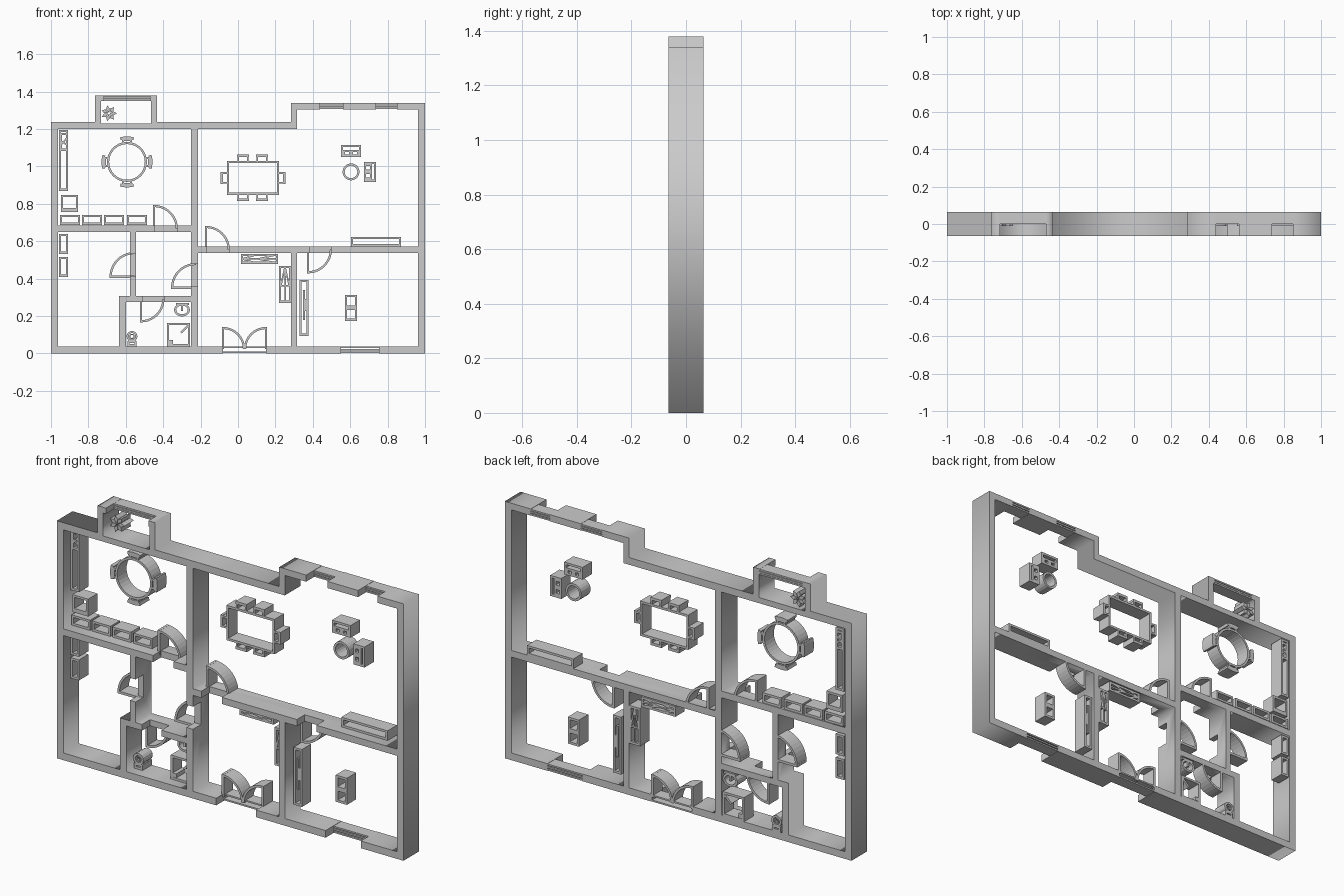
import bpy, bmesh, math
from mathutils import Matrix

if "Cube" in bpy.data.objects:
    bpy.data.objects.remove(bpy.data.objects["Cube"])

# Plan coordinates: u to the right, v downwards, 187 plan units per model unit
S, CU, CV = 187.0, 238.0, 353.5
BACK, FRONT, LOW, MID = 0.065, -0.065, -0.012, 0.0
T = 2.2  # line thickness of furniture outlines


def P(u, v):
    return ((u - CU) / S, (CV - v) / S)


def prism(bm, pts, y0=LOW, y1=BACK):
    a = [bm.verts.new((P(*p)[0], y0, P(*p)[1])) for p in pts]
    b = [bm.verts.new((P(*p)[0], y1, P(*p)[1])) for p in pts]
    n = len(pts)
    bm.faces.new(a)
    bm.faces.new(b[::-1])
    for i in range(n):
        j = (i + 1) % n
        bm.faces.new((a[j], a[i], b[i], b[j]))


def box(bm, u0, v0, u1, v1, y0=LOW, y1=BACK):
    prism(bm, [(u0, v0), (u1, v0), (u1, v1), (u0, v1)], y0, y1)


def frame(bm, u0, v0, u1, v1, t=T):
    box(bm, u0, v0, u1, v0 + t)
    box(bm, u0, v1 - t, u1, v1)
    box(bm, u0, v0 + t, u0 + t, v1 - t)
    box(bm, u1 - t, v0 + t, u1, v1 - t)


def bar(bm, a, b, t=T):
    d = math.dist(a, b)
    nx, ny = -(b[1] - a[1]) / d * t / 2, (b[0] - a[0]) / d * t / 2
    prism(bm, [(a[0] + nx, a[1] + ny), (b[0] + nx, b[1] + ny),
               (b[0] - nx, b[1] - ny), (a[0] - nx, a[1] - ny)])


def arc(bm, u, v, ru, rv, a0=0, a1=360, n=24, t=T):
    """Curved outline; angles run counterclockwise from the right."""
    full = a1 - a0 == 360
    rings = []
    for i in range(n if full else n + 1):
        a = math.radians(a0 + (a1 - a0) * i / n)
        q = []
        for k, y in ((0, LOW), (0, BACK), (t, BACK), (t, LOW)):
            x, z = P(u + (ru - k) * math.cos(a), v - (rv - k) * math.sin(a))
            q.append(bm.verts.new((x, y, z)))
        rings.append(q)
    for i in range(n):
        p, q = rings[i], rings[(i + 1) % len(rings)]
        for k in range(4):
            m = (k + 1) % 4
            bm.faces.new((p[k], p[m], q[m], q[k]))
    if not full:
        bm.faces.new(rings[0])
        bm.faces.new(rings[-1][::-1])


def part(name, build):
    bm = bmesh.new()
    build(bm)
    bmesh.ops.recalc_face_normals(bm, faces=bm.faces)
    me = bpy.data.meshes.new(name)
    bm.to_mesh(me)
    bm.free()
    ob = bpy.data.objects.new(name, me)
    bpy.context.collection.objects.link(ob)
    return ob


# Walls: outer outline with one hole per room, filled and extruded
def rect(a, b, c, d):
    return [(a, b), (c, b), (c, d), (a, d)]


outlines = [
    [(51, 353.5), (51, 122), (95, 122), (95, 95.5), (157, 95.5), (157, 122), (291, 122),
     (291, 103), (425, 103), (425, 353.5)],
    rect(101, 101, 151, 123.5), rect(58, 129, 191, 225.5),
    [(198, 129), (297, 129), (297, 109.5), (418, 109.5), (418, 246.5), (198, 246.5)],
    [(58, 232), (130, 232), (130, 296), (119, 296), (119, 346.5), (58, 346.5)],
    rect(136, 232, 191, 296), rect(126, 302, 191, 346.5),
    rect(198, 253, 291, 346.5), rect(297, 253, 418, 346.5)]
cu = bpy.data.curves.new("wall_outline", 'CURVE')
cu.dimensions, cu.fill_mode, cu.extrude = '2D', 'BOTH', BACK
for pts in outlines:
    sp = cu.splines.new('POLY')
    sp.points.add(len(pts) - 1)
    for q, p in zip(sp.points, pts):
        q.co = (*P(*p), 0, 1)
    sp.use_cyclic_u = True
tmp = bpy.data.objects.new("wall_outline", cu)
bpy.context.collection.objects.link(tmp)
bpy.context.view_layer.update()
me = bpy.data.meshes.new_from_object(tmp.evaluated_get(bpy.context.evaluated_depsgraph_get()))
bpy.data.objects.remove(tmp)
bm = bmesh.new()
bm.from_mesh(me)
bmesh.ops.remove_doubles(bm, verts=bm.verts, dist=1e-4)
bm.transform(Matrix.Rotation(math.pi / 2, 4, 'X'))
bmesh.ops.recalc_face_normals(bm, faces=bm.faces)
bm.to_mesh(me)
bm.free()
walls = bpy.data.objects.new("walls", me)
bpy.context.collection.objects.link(walls)

# Openings: half-depth for inner doors, full depth for windows and entrance
inner = [(155, 224, 177, 234), (207, 245, 229, 254.5), (310, 245, 331, 254.5),
         (189, 264, 199.5, 286), (128.5, 254, 137.5, 276), (143, 294.5, 164, 303.5)]
outer = [(341, 345, 379, 355), (223, 345, 266, 355), (320, 101, 343, 111),
         (376, 101, 397, 111), (104, 94, 150, 102.5)]


def openings(bm):
    for r in inner:
        box(bm, *r, -0.1, MID)
    for r in outer:
        box(bm, *r, -0.1, 0.1)


cutter = part("opening_cutter", openings)
cutter.hide_render = True
cutter.hide_set(True)
mod = walls.modifiers.new("openings", 'BOOLEAN')
mod.object, mod.operation, mod.solver = cutter, 'DIFFERENCE', 'EXACT'


# Window bars and entrance sill
def windows(bm):
    for u0, u1, vs in ((341, 379, (347.5, 350, 352.5)), (223, 266, (347.5, 352.5)),
                       (320, 343, (104, 106.2, 108.5)), (376, 397, (104, 106.2, 108.5)),
                       (104, 150, (96.4, 98.5, 100.3))):
        for v in vs:
            box(bm, u0, v - .75, u1, v + .75, MID, BACK)


part("window_bars", windows)

# Doors: hinge, leaf direction and swing start angle
doors = [(154, 229, 24, 0, 'v'), (206, 250, 24, 0, 'v'), (308, 249.5, 24, 270, 'v'),
         (196, 288, 25, 90, 'h'), (134.5, 277, 25, 90, 'h'), (141, 299, 23.5, 270, 'v'),
         (223, 349, 22, 0, 'v'), (266, 349, 22, 90, 'v')]
for i, (u, v, r, a, k) in enumerate(doors):
    def door(bm):
        s = 1 if a == 270 else -1
        bar(bm, (u, v), (u, v + s * r) if k == 'v' else (u - r, v), 2.4)
        arc(bm, u, v, r, r, a, a + 90, 10)
    part(f"door_{i + 1}", door)


# Chairs facing a table: seat bars plus a curved or straight back
def chair(bm, u, v, du, dv, w=6, d=6):
    f = lambda s, o: (u + s * abs(dv) * w + du * o, v + s * abs(du) * w + dv * o)
    for s in (-.8, .8):
        bar(bm, f(s, 0), f(s, d), 1.8)
    bar(bm, f(-1, d - .8), f(1, d - .8), 2.6)


dirs = ((0, -1), (0, 1), (-1, 0), (1, 0))
part("round_table", lambda bm: arc(bm, 127, 162, 20, 20, n=32))


def round_chairs(bm):
    for (du, dv), a in zip(dirs, (90, 270, 180, 0)):
        chair(bm, 127 + du * 18, 162 + dv * 18, du, dv, 5, 5)
        arc(bm, 127, 162, 25.5, 25.5, a - 16, a + 16, 6, 3)


part("round_table_chairs", round_chairs)
part("dining_table", lambda bm: frame(bm, 227, 161, 279, 195))


def dining_chairs(bm):
    for u in (243, 262):
        chair(bm, u, 161, 0, -1)
        chair(bm, u, 194.5, 0, 1)
    chair(bm, 227, 178, -1, 0)
    chair(bm, 279, 178, 1, 0)


part("dining_chairs", dining_chairs)

# Rectangular furniture drawn as outline frames
frames = {
    "side_counter": [(59, 130, 68, 191), (60, 133, 68, 151)],
    "refrigerator": [(61, 195, 78, 212), (61, 208, 78, 212)],
    "kitchen_cabinets": [(u, 215, u + 20, 225) for u in (60, 82, 104, 127)],
    "store_cabinets": [(59, 234, 68, 254), (59, 257, 68, 277)],
    "sofa": [(341, 145, 361, 157), (343, 150, 351, 157), (351, 150, 359, 157)],
    "armchair": [(364, 162, 376, 182), (364, 164, 372, 172), (364, 172, 372, 180)],
    "low_cabinet": [(351, 237, 401, 246.5)],
    "hall_wardrobe": [(241, 254, 278, 264), (279, 266, 291, 303)],
    "study_cabinet": [(299.5, 280, 308.5, 336)],
    "study_seats": [(345, 295, 357, 308), (345, 308, 357, 321)],
    "shower_tray": [(167, 323, 190, 346.5)],
}
for name, rs in frames.items():
    part(name, lambda bm: [frame(bm, *r) for r in rs])

part("coffee_table", lambda bm: arc(bm, 351, 172, 8.5, 8.5, n=20))
part("study_screen", lambda bm: (box(bm, 303, 290, 305, 320), box(bm, 304, 299, 307, 311)))
part("seat_cushion_line", lambda bm: box(bm, 345, 306.5, 357, 309.5))


# Small details: wardrobe hangers, tap, basin, toilet, plant
def hangers(bm):
    for a, b in (((242, 259), (256, 255)), ((242, 259), (256, 263)), ((258, 259), (276, 255)),
                 ((258, 259), (276, 263)), ((241, 259), (278, 259)), ((285, 267), (281, 285)),
                 ((285, 267), (289, 285)), ((285, 266), (285, 303)), ((280, 286), (290, 286))):
        bar(bm, a, b, 1.5)


part("hangers", hangers)
part("shower_fittings", lambda bm: (bar(bm, (181, 333), (188, 326)), bar(bm, (169, 342), (173, 342), 4)))
part("counter_tap", lambda bm: (bar(bm, (61, 141), (67, 145), 1.5), bar(bm, (61, 145), (67, 138), 1.5)))
part("wash_basin", lambda bm: (arc(bm, 182, 310, 8, 6.5, n=18), box(bm, 176, 303, 189, 305),
                               bar(bm, (182, 304), (182, 311))))
part("toilet", lambda bm: (arc(bm, 132, 336.5, 5.5, 5.5, n=14),
                           arc(bm, 132, 336.5, 2.8, 2.8, n=10, t=1.2), frame(bm, 127.5, 341, 136.5, 346.5)))


def plant(bm):
    for i in range(7):
        a = i * math.tau / 7
        c, s = math.cos(a), math.sin(a)
        prism(bm, [(109 + c * r - s * w, 113.5 + s * r + c * w)
                   for r, w in ((.8, 0), (4.5, 2), (8, 0), (4.5, -2))])


part("potted_plant", plant)
